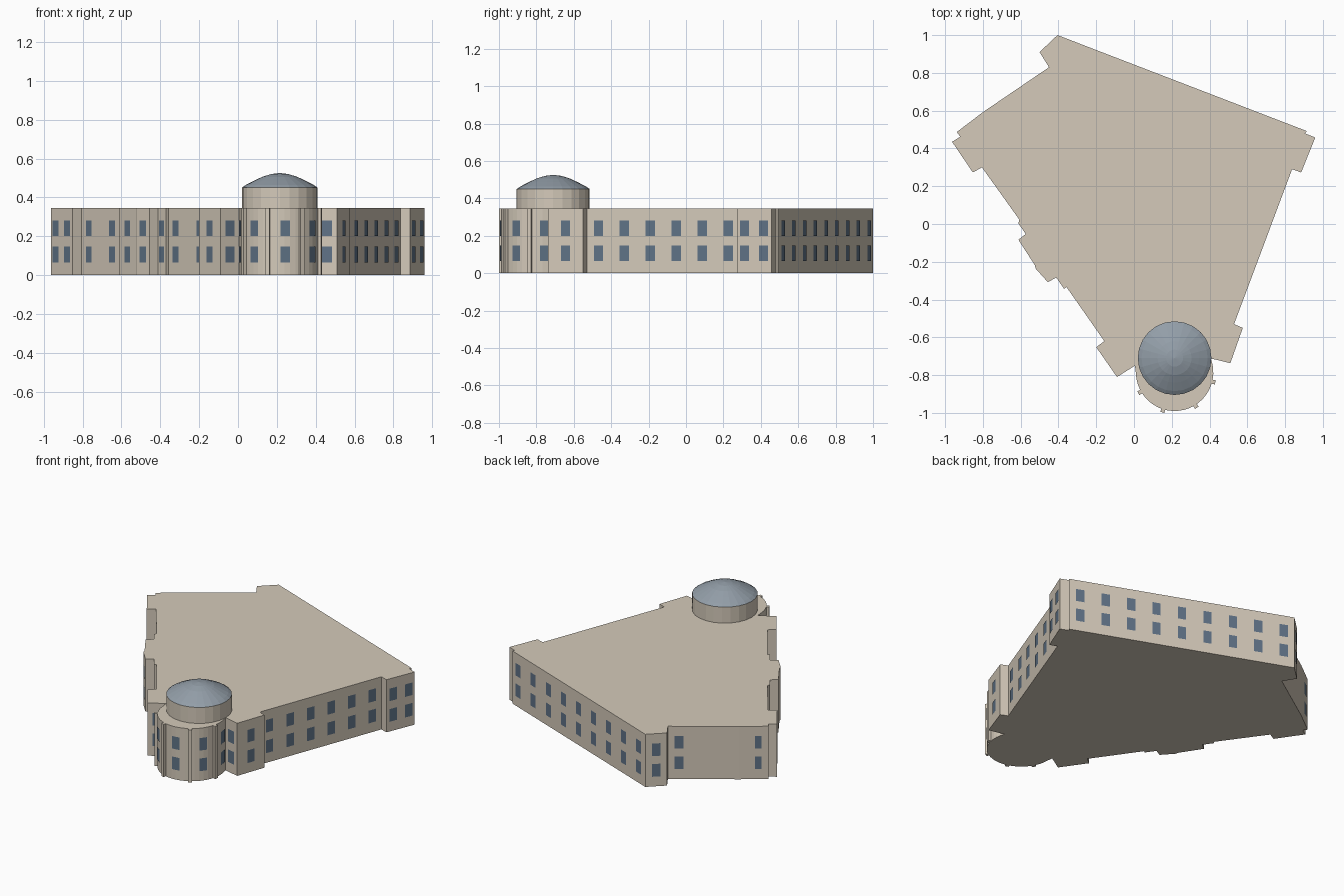
import bpy, bmesh, math
from mathutils import Vector

if "Cube" in bpy.data.objects:
    bpy.data.objects.remove(bpy.data.objects["Cube"])

H = 0.345                       # wall height
BAY = Vector((0.215, -0.785))   # round bay centre
BAY_R = 0.205


def material(name, rgb):
    m = bpy.data.materials.new(name)
    m.diffuse_color = (*rgb, 1)
    m.use_nodes = True
    m.node_tree.nodes["Principled BSDF"].inputs["Base Color"].default_value = m.diffuse_color
    return m


STONE = material("stone", (0.66, 0.59, 0.49))
GLASS = material("window_glass", (0.115, 0.17, 0.24))
SLATE = material("dome_slate", (0.29, 0.34, 0.39))


def add_object(name, bm, mat, recalc=True):
    if recalc:
        bmesh.ops.recalc_face_normals(bm, faces=bm.faces)
    me = bpy.data.meshes.new(name)
    bm.to_mesh(me)
    bm.free()
    me.materials.append(mat)
    ob = bpy.data.objects.new(name, me)
    bpy.context.collection.objects.link(ob)
    return ob


def prism(name, pts, z0, z1, mat):
    bm = bmesh.new()
    f = bm.faces.new([bm.verts.new((x, y, z0)) for x, y in pts])
    top = bmesh.ops.extrude_face_region(bm, geom=[f], use_keep_orig=True)["geom"]
    for v in top:
        if isinstance(v, bmesh.types.BMVert):
            v.co.z = z1
    return add_object(name, bm, mat)


def polar(deg, r):
    a = math.radians(deg)
    return BAY.x + r * math.cos(a), BAY.y + r * math.sin(a)


# Footprint corners, clockwise: x, y, window columns on the wall that follows
right_run = [
    (-0.405, 1.0, 9), (0.915, 0.492, 0), (0.905, 0.48, 0), (0.96, 0.458, 2),
    (0.885, 0.273, 0), (0.837, 0.29, 6), (0.53, -0.53, 0), (0.576, -0.55, 1),
    (0.51, -0.737, 1)]
left_run = [
    (0.005, -0.75, 1), (-0.09, -0.81, 1), (-0.2, -0.652, 0), (-0.157, -0.62, 2),
    (-0.358, -0.333, 0), (-0.37, -0.343, 1), (-0.412, -0.283, 0), (-0.456, -0.308, 1),
    (-0.52, -0.237, 0), (-0.525, -0.218, 1), (-0.612, -0.083, 0), (-0.573, -0.053, 0),
    (-0.612, 0.003, 0), (-0.607, 0.023, 2), (-0.805, 0.3, 0), (-0.853, 0.273, 2),
    (-0.963, 0.435, 0), (-0.92, 0.462, 0), (-0.938, 0.487, 0), (-0.8, 0.592, 0),
    (-0.45, 0.83, 0), (-0.5, 0.91, 1)]

# Round bay outline with small pilasters standing proud
bay_run = []
pilasters = (-14, -58, -107, -150)
for a in range(21, -187, -8):
    if all(abs(a - p) > 5 for p in pilasters):
        bay_run.append((a, BAY_R))
for p in pilasters:
    bay_run += [(p + 3, BAY_R), (p + 2.9, 0.222), (p - 2.9, 0.222), (p - 3, BAY_R)]
bay_run = [polar(*q) + (0,) for q in sorted(bay_run, key=lambda q: -q[0])]

outline = right_run + bay_run + left_run
prism("main_building", [p[:2] for p in outline], 0, H, STONE)

# Windows: two floors of thin panels along each wall
win = bmesh.new()


def window_column(centre, along, out, width=0.05):
    for z0, z1 in ((0.065, 0.148), (0.2, 0.282)):
        c = centre + out * 0.003
        a, b = c - along * width / 2, c + along * width / 2
        win.faces.new([win.verts.new(v) for v in (
            (b.x, b.y, z0), (a.x, a.y, z0), (a.x, a.y, z1), (b.x, b.y, z1))])


def window_wall(p, q, n):
    p, q = Vector(p), Vector(q)
    d = (q - p).normalized()
    length = (q - p).length
    m = 0.067 if length > 0.3 else 0.045
    for i in range(n):
        t = m + (length - 2 * m) * i / (n - 1) if n > 1 else length / 2
        window_column(p + d * t, d, Vector((-d.y, d.x)), min(0.053, length * 0.6))


for i, (x, y, n) in enumerate(outline):
    if n:
        window_wall((x, y), outline[(i + 1) % len(outline)][:2], n)
window_wall((-0.938, 0.487), (-0.45, 0.83), 4)
for a in (8, -36, -82, -129, -170):
    out = Vector(polar(a, 1)) - BAY
    window_column(BAY + out * BAY_R, Vector((out.y, -out.x)), out, 0.05)
add_object("windows", win, GLASS, recalc=False)


# Roof drum and faceted dome, spun from profiles
def lathe(name, profile, mat, sides=24):
    bm = bmesh.new()
    rings = []
    for r, z in profile:
        if r == 0:
            rings.append([bm.verts.new((0.215, -0.71, z))] * sides)
        else:
            rings.append([bm.verts.new((0.215 + r * math.cos(k * math.tau / sides),
                                        -0.71 + r * math.sin(k * math.tau / sides), z))
                          for k in range(sides)])
    for lo, hi in zip(rings, rings[1:]):
        for k in range(sides):
            j = (k + 1) % sides
            quad = [lo[k], lo[j], hi[j], hi[k]]
            bm.faces.new(list(dict.fromkeys(quad)))
    return add_object(name, bm, mat)


lathe("dome_drum", [(0, H - 0.02), (0.195, H - 0.02), (0.195, 0.45), (0, 0.45)], STONE)
lathe("dome_roof", [(0.195, 0.45), (0.175, 0.464), (0.13, 0.487), (0.09, 0.506),
                    (0.045, 0.52), (0, 0.526)], SLATE)
